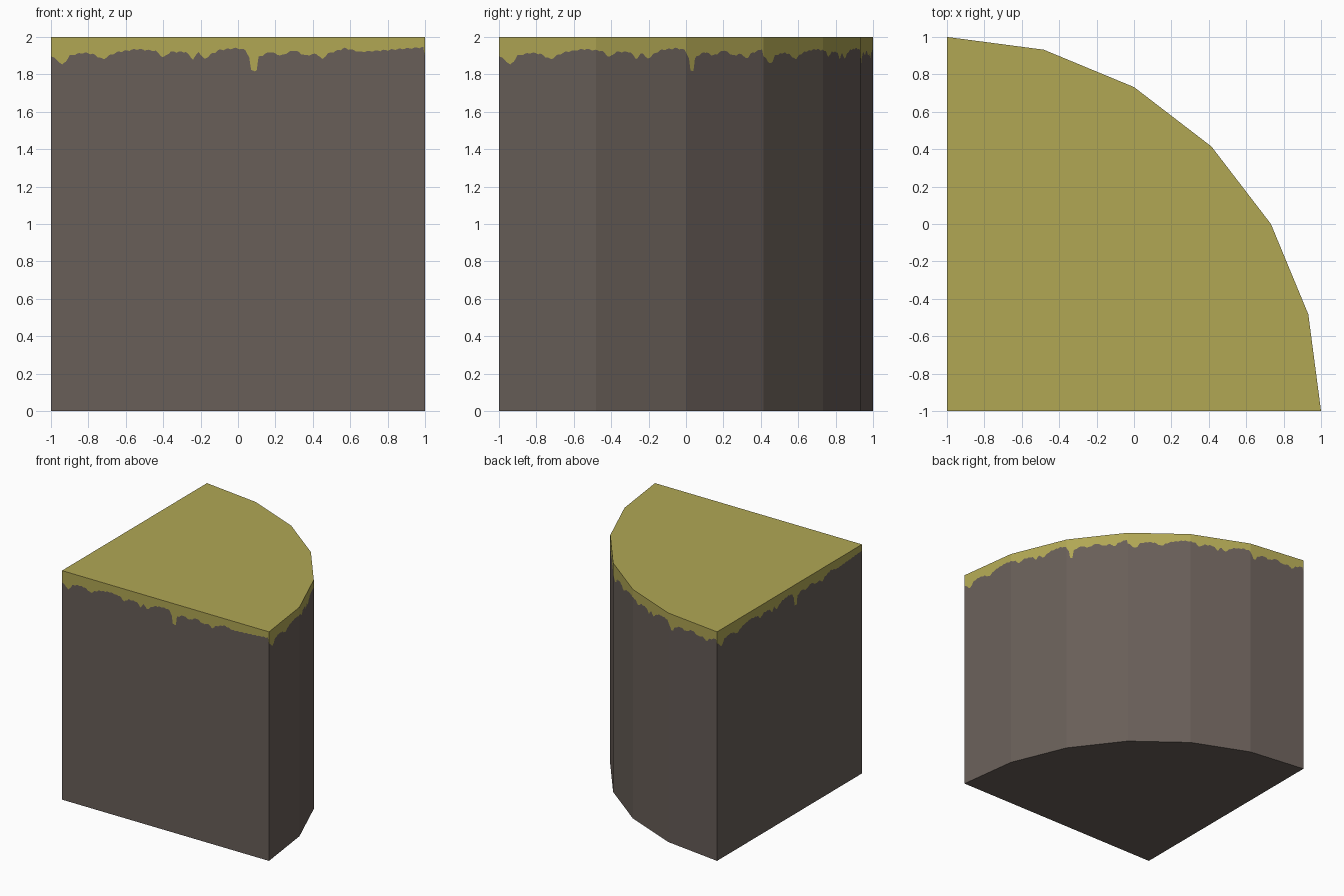
import bpy, bmesh, math

if "Cube" in bpy.data.objects:
    bpy.data.objects.remove(bpy.data.objects["Cube"])

H = 2.0


def material(name, srgb):
    lin = [((c / 255 + 0.055) / 1.055) ** 2.4 for c in srgb]
    m = bpy.data.materials.new(name)
    m.diffuse_color = (*lin, 1)
    m.use_nodes = True
    m.node_tree.nodes["Principled BSDF"].inputs["Base Color"].default_value = m.diffuse_color
    return m


# Ragged lower edge of the moss: (distance along wall, height)
EDGE = [(0, 1.90), (.04, 1.87), (.06, 1.85), (.08, 1.87), (.10, 1.90), (.17, 1.915),
        (.22, 1.91), (.28, 1.88), (.31, 1.90), (.36, 1.92), (.46, 1.935), (.56, 1.925),
        (.60, 1.89), (.64, 1.92), (.72, 1.92), (.76, 1.88), (.79, 1.92), (.82, 1.88),
        (.86, 1.91), (.90, 1.93), (.99, 1.94), (1.04, 1.93), (1.065, 1.88), (1.07, 1.82),
        (1.10, 1.82), (1.105, 1.89), (1.17, 1.92), (1.23, 1.90), (1.30, 1.93),
        (1.36, 1.90), (1.42, 1.91), (1.45, 1.88), (1.48, 1.91), (1.57, 1.94),
        (1.65, 1.92), (1.80, 1.93), (2.0, 1.945)]


def edge_height(s):
    for (a, za), (b, zb) in zip(EDGE, EDGE[1:]):
        if s <= b:
            z = za + (zb - za) * (s - a) / (b - a)
            return z + 0.008 * (abs(math.sin(s * 75)) - 0.6)   # small scallops
    return EDGE[-1][1]


# Quarter-round outline: front wall, six-sided arc, left wall
arc = [(-1 + 2 * math.cos(math.radians(15 * i)), -1 + 2 * math.sin(math.radians(15 * i)))
       for i in range(7)]
runs = [[(-1, -1), (1, -1)], arc[:4], arc[3:], [(-1, 1), (-1, -1)]]

bm = bmesh.new()
columns = []
for r, run in enumerate(runs):
    dist = 0.0
    for (ax, ay), (bx, by) in zip(run, run[1:]):
        length = math.hypot(bx - ax, by - ay)
        n = round(length / 0.01)
        for i in range(n):
            t = i / n
            s = dist + t * length
            z = edge_height(s)
            if r == 2:
                z = max(z, 1.86)      # no long drip on the rear half of the arc
            x, y = ax + (bx - ax) * t, ay + (by - ay) * t
            columns.append([bm.verts.new((x, y, h)) for h in (0, z, H)])
        dist += length

# Walls: stone below the ragged edge, moss above it
for a, b in zip(columns, columns[1:] + columns[:1]):
    bm.faces.new((a[0], b[0], b[1], a[1])).material_index = 0
    bm.faces.new((a[1], b[1], b[2], a[2])).material_index = 1
# Mossy top and stone underside
bm.faces.new([c[2] for c in columns]).material_index = 1
bm.faces.new([c[0] for c in reversed(columns)]).material_index = 0

mesh = bpy.data.meshes.new("mossy_rounded_block")
bm.to_mesh(mesh)
bm.free()
mesh.materials.append(material("brown stone", (104, 94, 88)))
mesh.materials.append(material("olive moss", (177, 167, 84)))
block = bpy.data.objects.new("mossy_rounded_block", mesh)
bpy.context.collection.objects.link(block)
